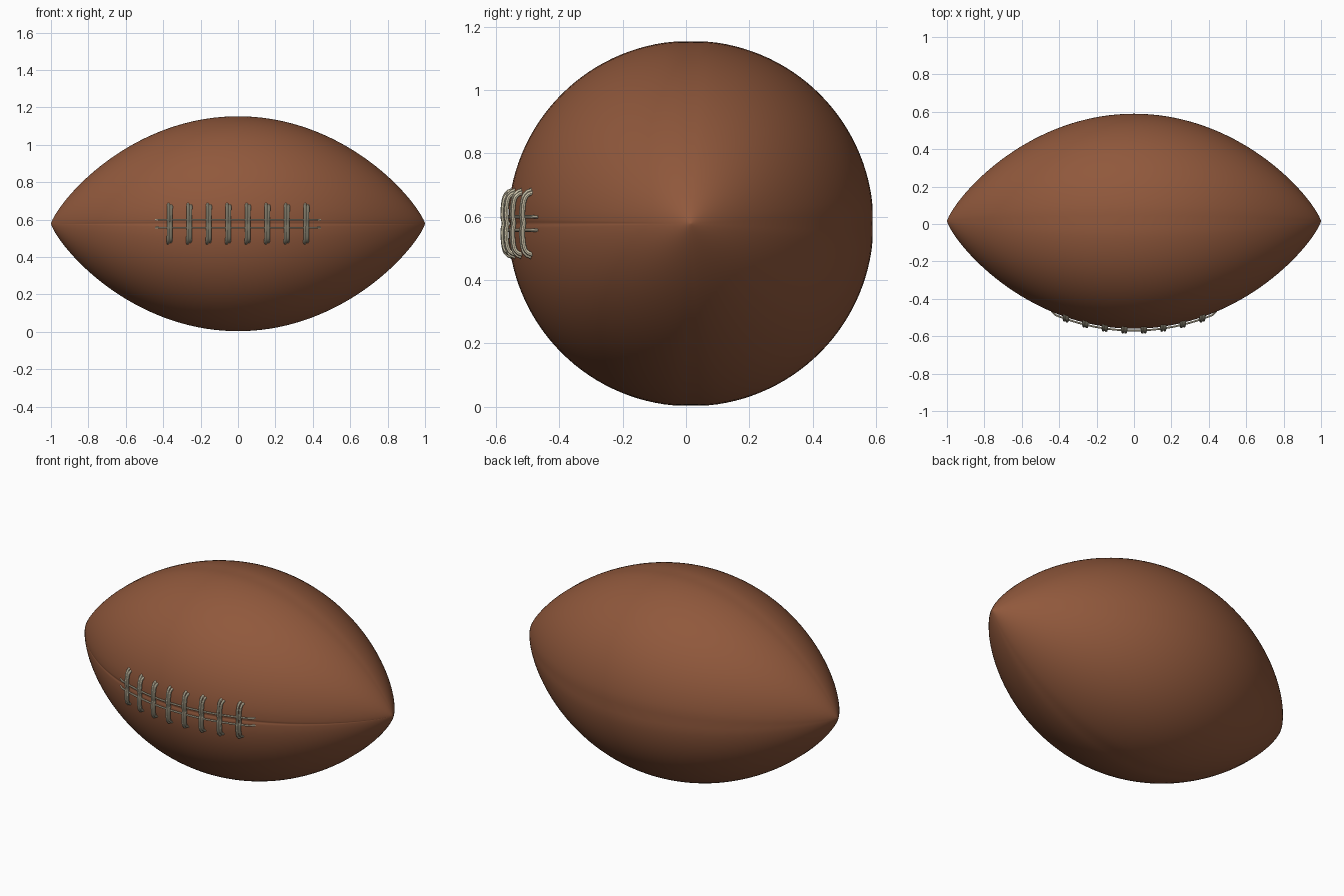
import bpy, bmesh, math
from mathutils import Vector

if "Cube" in bpy.data.objects:
    bpy.data.objects.remove(bpy.data.objects["Cube"])

CY, CZ, R = 0.015, 0.578, 0.577


def material(name, col):
    m = bpy.data.materials.new(name)
    m.diffuse_color = (*col, 1)
    m.use_nodes = True
    m.node_tree.nodes["Principled BSDF"].inputs["Base Color"].default_value = m.diffuse_color
    return m


leather = material("brown_leather", (0.28, 0.098, 0.045))
cord = material("cream_cord", (0.70, 0.63, 0.46))


def radius(x):
    return R * max(0.0, 1 - x * x) ** 0.8


def seam(a):
    # Soft dip at the four panel seams, plus a crisp groove on the laced one
    d = abs((a + math.pi / 4) % (math.pi / 2) - math.pi / 4)
    front = abs(math.remainder(a, 2 * math.pi))
    return 1 - 0.005 * math.exp(-(d / 0.07) ** 2) - 0.006 * math.exp(-(front / 0.012) ** 2)


def on_ball(x, a, lift=0.0):
    # Angle 0 faces the front, positive angles go up
    r = radius(x) * (seam(a) if lift == 0 else 1) + lift
    return Vector((x, CY - r * math.cos(a), CZ + r * math.sin(a)))


def finish(name, bm, mat):
    bmesh.ops.recalc_face_normals(bm, faces=bm.faces)
    me = bpy.data.meshes.new(name)
    bm.to_mesh(me)
    bm.free()
    me.materials.append(mat)
    ob = bpy.data.objects.new(name, me)
    bpy.context.collection.objects.link(ob)
    bpy.ops.object.select_all(action='DESELECT')
    ob.select_set(True)
    bpy.context.view_layer.objects.active = ob
    bpy.ops.object.shade_smooth_by_angle(angle=math.radians(40))
    return ob


# Ball: lathed pointed oval with finer spacing toward the tips and front seam
bm = bmesh.new()
N = 72
angles = [i * math.tau / 128 for i in range(128)]
angles = sorted(angles + [s % math.tau for s in (-0.03, -0.018, -0.009, 0.009, 0.018, 0.03)])
rings = []
for i in range(1, N):
    x = -math.cos(math.pi * i / N)
    rings.append([bm.verts.new(on_ball(x, a)) for a in angles])
for r0, r1 in zip(rings, rings[1:]):
    for j in range(len(angles)):
        k = (j + 1) % len(angles)
        bm.faces.new((r0[j], r0[k], r1[k], r1[j]))
for ring, x in ((rings[0], -1), (rings[-1], 1)):
    tip = bm.verts.new((x, CY, CZ))
    for j in range(len(angles)):
        bm.faces.new((ring[j], ring[(j + 1) % len(angles)], tip))
finish("ball", bm, leather)


def tube(bm, path, wide, thick, sides=8):
    # Sweep an oval section; the wide axis lies along the ball surface
    loops = []
    for i, p in enumerate(path):
        t = (path[min(i + 1, len(path) - 1)] - path[max(i - 1, 0)]).normalized()
        out = Vector((0, p.y - CY, p.z - CZ))
        out = (out - t * out.dot(t)).normalized()
        side = t.cross(out)
        loops.append([bm.verts.new(p + side * wide * math.cos(q) + out * thick * math.sin(q))
                      for q in (k * math.tau / sides for k in range(sides))])
    for l0, l1 in zip(loops, loops[1:]):
        for j in range(sides):
            k = (j + 1) % sides
            bm.faces.new((l0[j], l0[k], l1[k], l1[j]))
    bm.faces.new(loops[0])
    bm.faces.new(loops[-1])


# Two long cords running along the front seam, ends sunk into the leather
bm = bmesh.new()
for dz in (-0.021, 0.021):
    path = []
    for i in range(41):
        x = -0.44 + 0.88 * i / 40
        lift = 0.008 if 0 < i < 40 else -0.004
        path.append(on_ball(x, math.asin(dz / radius(x)), lift))
    tube(bm, path, 0.005, 0.005)
finish("long_laces", bm, cord)

# Eight cross laces, each a pair of strands pinched over the seam
bm = bmesh.new()
for n in range(8):
    xc = (n - 3.5) * 0.1043
    for s in (-1, 1):
        half = 0.108 if s < 0 else 0.100
        path = []
        for i in range(25):
            u = -1 + i / 12
            x = xc + s * (0.0075 + 0.0015 * u * s)
            lift = 0.019 - 0.005 * math.exp(-(u / 0.15) ** 2) - 0.026 * abs(u) ** 10
            path.append(on_ball(x, math.asin(half * u / radius(x)), lift))
        tube(bm, path, 0.0075, 0.007)
finish("cross_laces", bm, cord)
